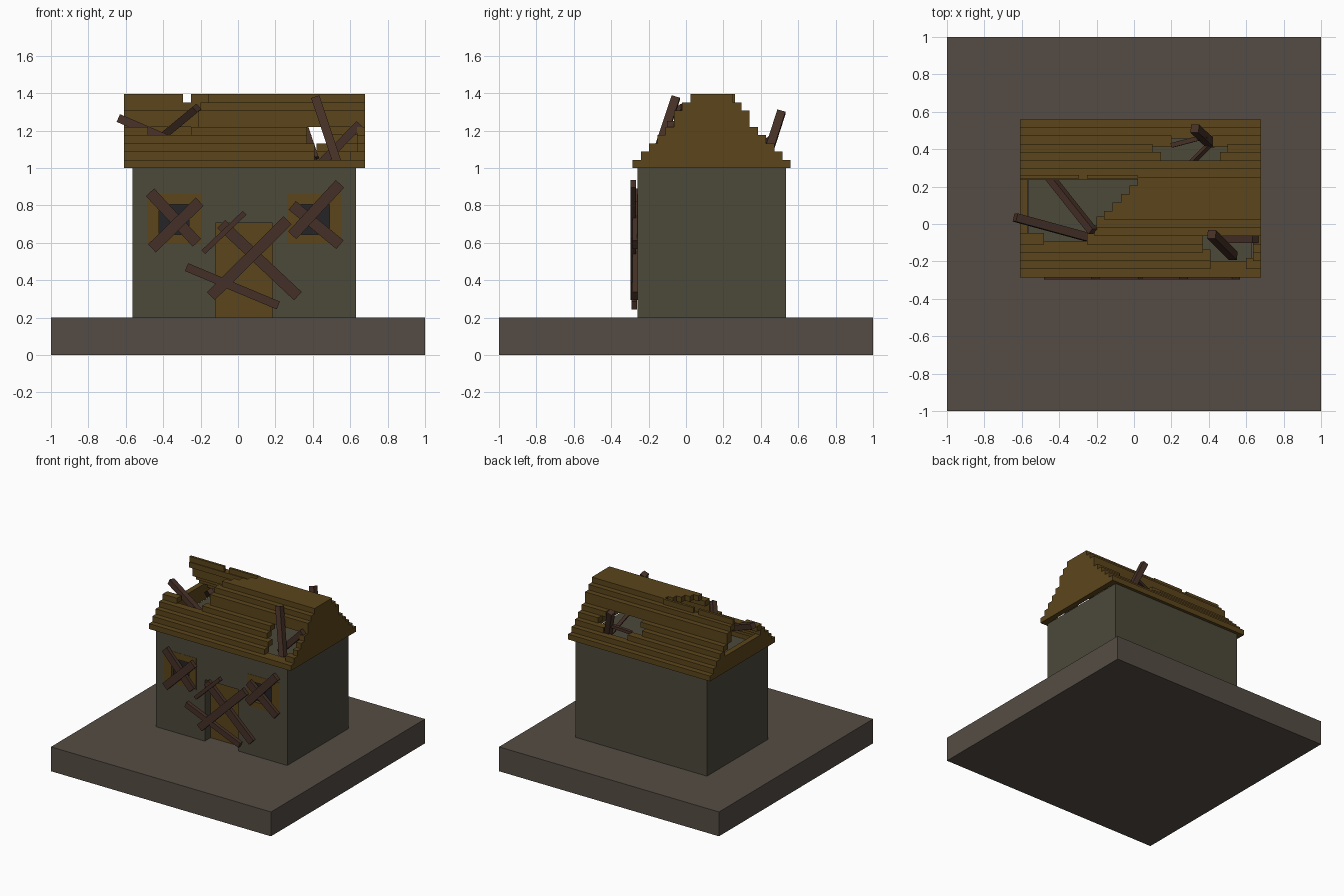
import bpy, bmesh
from mathutils import Vector, Matrix

if "Cube" in bpy.data.objects:
    bpy.data.objects.remove(bpy.data.objects["Cube"])


def mat(name, r, g, b):
    m = bpy.data.materials.new(name)
    m.diffuse_color = (r, g, b, 1)
    m.use_nodes = True
    m.node_tree.nodes["Principled BSDF"].inputs["Base Color"].default_value = m.diffuse_color
    return m


EARTH = mat("earth", .09, .073, .058)
PLASTER = mat("plaster", .072, .065, .042)
OCHRE = mat("ochre_wood", .105, .06, .011)
BROWN = mat("brown_board", .06, .03, .02)
GLASS = mat("dark_glass", .018, .018, .022)


def boxes(name, spans, material):
    """One object made of axis-aligned boxes (x0, x1, y0, y1, z0, z1)."""
    bm = bmesh.new()
    for x0, x1, y0, y1, z0, z1 in spans:
        m = (Matrix.Translation(((x0 + x1) / 2, (y0 + y1) / 2, (z0 + z1) / 2))
             @ Matrix.Diagonal((x1 - x0, y1 - y0, z1 - z0, 1)))
        bmesh.ops.create_cube(bm, size=1, matrix=m)
    me = bpy.data.meshes.new(name)
    bm.to_mesh(me)
    bm.free()
    ob = bpy.data.objects.new(name, me)
    bpy.context.collection.objects.link(ob)
    me.materials.append(material)
    return ob


def beam(name, a, b, width, depth):
    """Board running from a to b; depth lies towards y where possible."""
    a, b = Vector(a), Vector(b)
    d = b - a
    u = d.normalized()
    side = u.cross(Vector((0, 1, 0))).normalized()
    thick = side.cross(u)
    ob = boxes(name, [(-width / 2, width / 2, -depth / 2, depth / 2,
                       -d.length / 2, d.length / 2)], BROWN)
    rot = Matrix((side, thick, u)).transposed().to_4x4()
    if rot.determinant() < 0:
        rot = Matrix((-side, thick, u)).transposed().to_4x4()
    ob.matrix_world = Matrix.Translation((a + b) / 2) @ rot
    return ob


# ground slab
boxes("ground_slab", [(-1, 1, -1, 1, 0, .2)], EARTH)

# house body with recesses for door and windows
DOOR = (-.12, .185, .2, .705)
WINDOWS = [("left", -.487, -.197), ("right", .265, .555)]
body = boxes("house_walls", [(-.565, .63, -.26, .535, .2, 1.0)], PLASTER)
cuts = [(DOOR[0], DOOR[1], -.4, -.18, .1, DOOR[3])]
cuts += [(a, b, -.4, -.22, .6, .86) for _, a, b in WINDOWS]
cutter = boxes("recess_cutter", cuts, PLASTER)
cutter.hide_render = True
cutter.hide_viewport = True
mod = body.modifiers.new("recesses", 'BOOLEAN')
mod.object = cutter
mod.solver = 'EXACT'

# door and framed windows
boxes("door", [(DOOR[0], DOOR[1], -.185, -.16, .2, DOOR[3])], OCHRE)
for side, a, b in WINDOWS:
    y = (-.262, -.215)
    boxes(side + "_window_frame", [
        (a, a + .065, *y, .6, .86), (b - .065, b, *y, .6, .86),
        (a + .065, b - .065, *y, .6, .645),
        (a + .065, b - .065, *y, .805, .86)], OCHRE)
    boxes(side + "_window_pane", [(a + .05, b - .05, -.235, -.22, .63, .82)], GLASS)

# stepped hollow roof: nine plank layers with broken gaps
X0, X1, CELL = -.61, .68, .044
H = .395 / 9
Y0, Y1 = -.285, .56
STEP = [0, 1, 2, 3, 4, 5, 5, 6, 7]
FRONT = {1: [(X0, .41), (.6, .64)], 2: [(X0, .41)], 3: [(X0, .37)],
         4: [(X0, -.48), (-.25, .37)], 5: [(-.21, .64)], 6: [(-.21, .64)],
         7: [(-.2, .64)]}
BACK = {2: [(X0, .2), (.42, .64)], 3: [(X0, .1), (.5, .64)],
        4: [(X0, .145), (.46, .64)]}
front, back, right, left = [], [], [], []
for i in range(8):
    z = (1 + i * H, 1 + (i + 1) * H)
    f, r = Y0 + CELL * STEP[i], Y1 - CELL * STEP[i]
    w = .088 if i == 0 else .06
    front += [(a, b, f, f + w, *z) for a, b in FRONT.get(i, [(X0, .64)])]
    back += [(a, b, r - w, r, *z) for a, b in BACK.get(i, [(X0, .64)])]
    right.append((.636, X1, f, r, *z))
    if i < 3:
        left.append((X0, -.566, f + w, r - w, *z))
right.append((.636, X1, Y0 + 7 * CELL, Y1 - 7 * CELL, 1 + 8 * H, 1.395))
boxes("front_roof_planks", front, OCHRE)
boxes("back_roof_planks", back, OCHRE)
boxes("right_gable", right, OCHRE)
boxes("left_gable", left, OCHRE)

# ridge cap with a jagged diagonal end
zt = (1 + 8 * H, 1.395)
ridge = [(-.16 + .045 * k, .64, .023 + .0458 * k, .023 + .0458 * (k + 1), *zt)
         for k in range(5)]
ridge += [(X0, -.295, .242, .262, *zt), (-.25, .02, .242, .262, *zt)]
boxes("ridge_cap", ridge, OCHRE)

# boards nailed over door and windows: x, z ends and width
NAILED = [(-.47, .87, -.22, .60, .06), (-.205, .82, -.46, .57, .06),
          (.29, .80, .545, .59, .06), (.545, .915, .29, .64, .06),
          (-.09, .70, .32, .315, .06), (.265, .72, -.145, .315, .06),
          (-.275, .47, .215, .265, .045), (.035, .76, -.185, .55, .028)]
for n, (xa, za, xb, zb, w) in enumerate(NAILED):
    y = -.272 - .009 * (n % 2) - (.004 if n == 6 else 0)
    beam(f"nailed_board_{n + 1}", (xa, y, za), (xb, y, zb), w, .03)

# loose beams sticking out of the roof holes
LOOSE = [((.415, -.055, 1.375), (.53, -.17, 1.03), .046),
         ((.65, -.08, 1.235), (.44, -.08, 1.02), .045),
         ((-.635, .035, 1.265), (-.25, -.07, 1.10), .045),
         ((-.45, .25, 1.13), (-.22, -.04, 1.32), .04),
         ((.325, .51, 1.30), (.41, .43, 1.05), .045),
         ((.20, .42, 1.13), (.39, .47, 1.17), .025),
         ((.30, .32, 1.22), (.41, .43, 1.04), .025)]
for n, (a, b, w) in enumerate(LOOSE):
    beam(f"loose_beam_{n + 1}", a, b, w, w)
